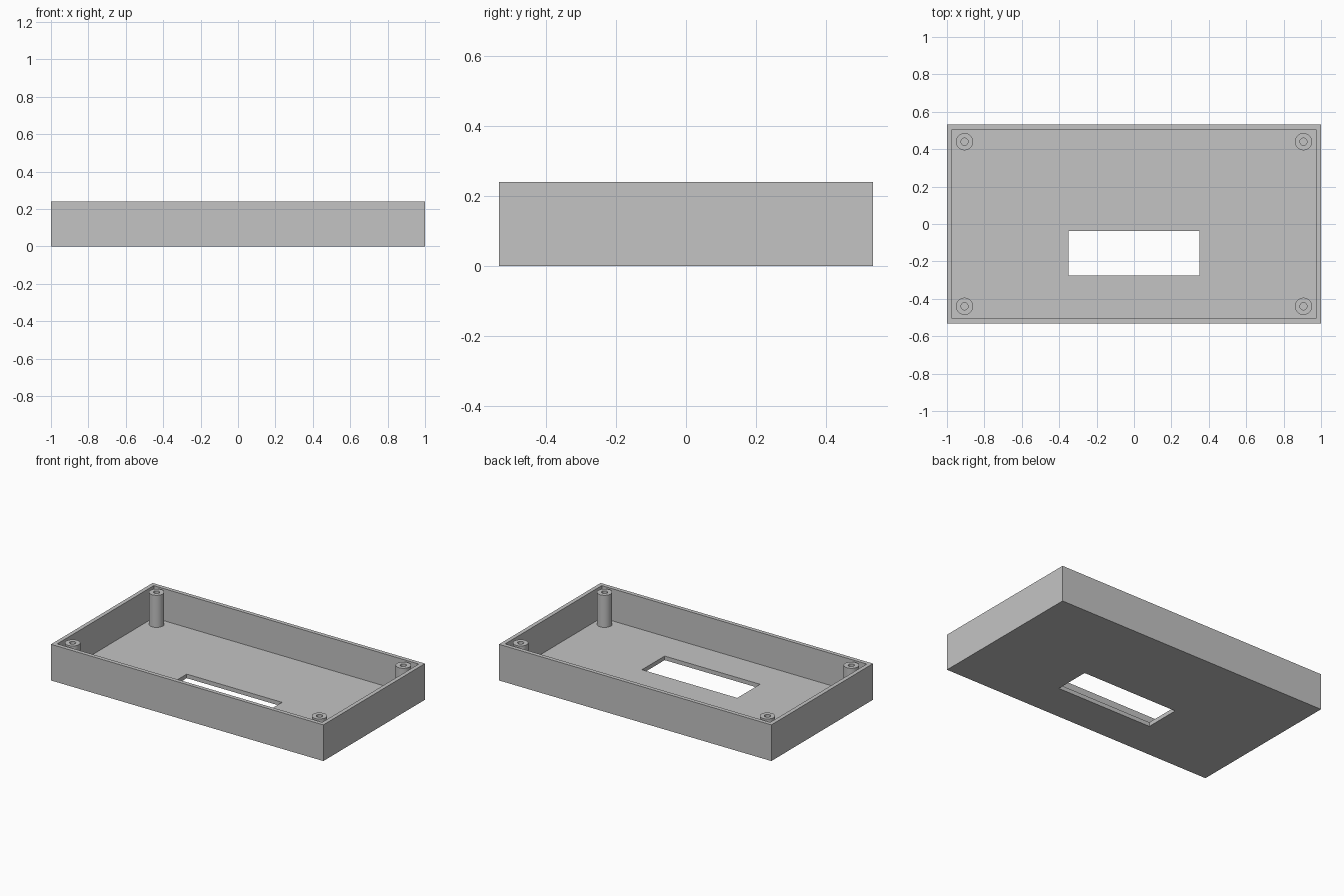
import bpy
import bmesh
import math
from mathutils import Matrix, Vector

if "Cube" in bpy.data.objects:
    bpy.data.objects.remove(bpy.data.objects["Cube"], do_unlink=True)

WIDTH, DEPTH, HEIGHT = 2.0, 1.066, 0.24
WALL = 0.027
FLOOR = 0.027
POST_X, POST_Y = 0.906, 0.44
POST_RADIUS, BORE_RADIUS = 0.046, 0.019

grey = bpy.data.materials.new("light grey plastic")
grey.use_nodes = True
colour = (0.55, 0.55, 0.55, 1.0)
grey.diffuse_color = colour
grey.node_tree.nodes["Principled BSDF"].inputs["Base Color"].default_value = colour


def make_object(name, bm):
    mesh = bpy.data.meshes.new(name)
    bm.to_mesh(mesh)
    bm.free()
    mesh.materials.append(grey)
    obj = bpy.data.objects.new(name, mesh)
    bpy.context.collection.objects.link(obj)
    return obj


def box(name, low, high):
    low, high = Vector(low), Vector(high)
    bm = bmesh.new()
    matrix = Matrix.Translation((low + high) / 2) @ Matrix.Diagonal((*(high - low), 1))
    bmesh.ops.create_cube(bm, size=1, matrix=matrix)
    return make_object(name, bm)


def activate(obj):
    bpy.ops.object.select_all(action="DESELECT")
    obj.select_set(True)
    bpy.context.view_layer.objects.active = obj


def cut(target, cutter):
    cutter.hide_render = True
    mod = target.modifiers.new("cut", "BOOLEAN")
    mod.operation = "DIFFERENCE"
    mod.solver = "EXACT"
    mod.object = cutter
    activate(target)
    bpy.ops.object.modifier_apply(modifier=mod.name)
    bpy.data.objects.remove(cutter, do_unlink=True)


def screw_post(name, x, y):
    # Hollow tube turned from its wall section
    bm = bmesh.new()
    section = [(BORE_RADIUS, FLOOR), (POST_RADIUS, FLOOR),
               (POST_RADIUS, HEIGHT), (BORE_RADIUS, HEIGHT)]
    verts = [bm.verts.new((r, 0, z)) for r, z in section]
    edges = [bm.edges.new((verts[i], verts[(i + 1) % 4])) for i in range(4)]
    bmesh.ops.spin(bm, geom=verts + edges, axis=(0, 0, 1), cent=(0, 0, 0),
                   angle=math.tau, steps=48)
    bmesh.ops.remove_doubles(bm, verts=bm.verts[:], dist=0.0001)
    bmesh.ops.recalc_face_normals(bm, faces=bm.faces[:])
    post = make_object(name, bm)
    post.location = (x, y, 0)
    activate(post)
    bpy.ops.object.shade_smooth_by_angle(angle=math.radians(30))


# Open tray with a display window through its floor
hx, hy = WIDTH / 2, DEPTH / 2
tray = box("tray", (-hx, -hy, 0), (hx, hy, HEIGHT))
cut(tray, box("cavity_cutter", (WALL - hx, WALL - hy, FLOOR), (hx - WALL, hy - WALL, 1)))
cut(tray, box("window_cutter", (-0.35, -0.276, -1), (0.35, -0.038, 1)))

# Four corner screw posts
for side, sx in (("left", 1), ("right", -1)):
    for end, sy in (("front", -1), ("back", 1)):
        screw_post(f"{end}_{side}_screw_post", sx * POST_X, sy * POST_Y)
